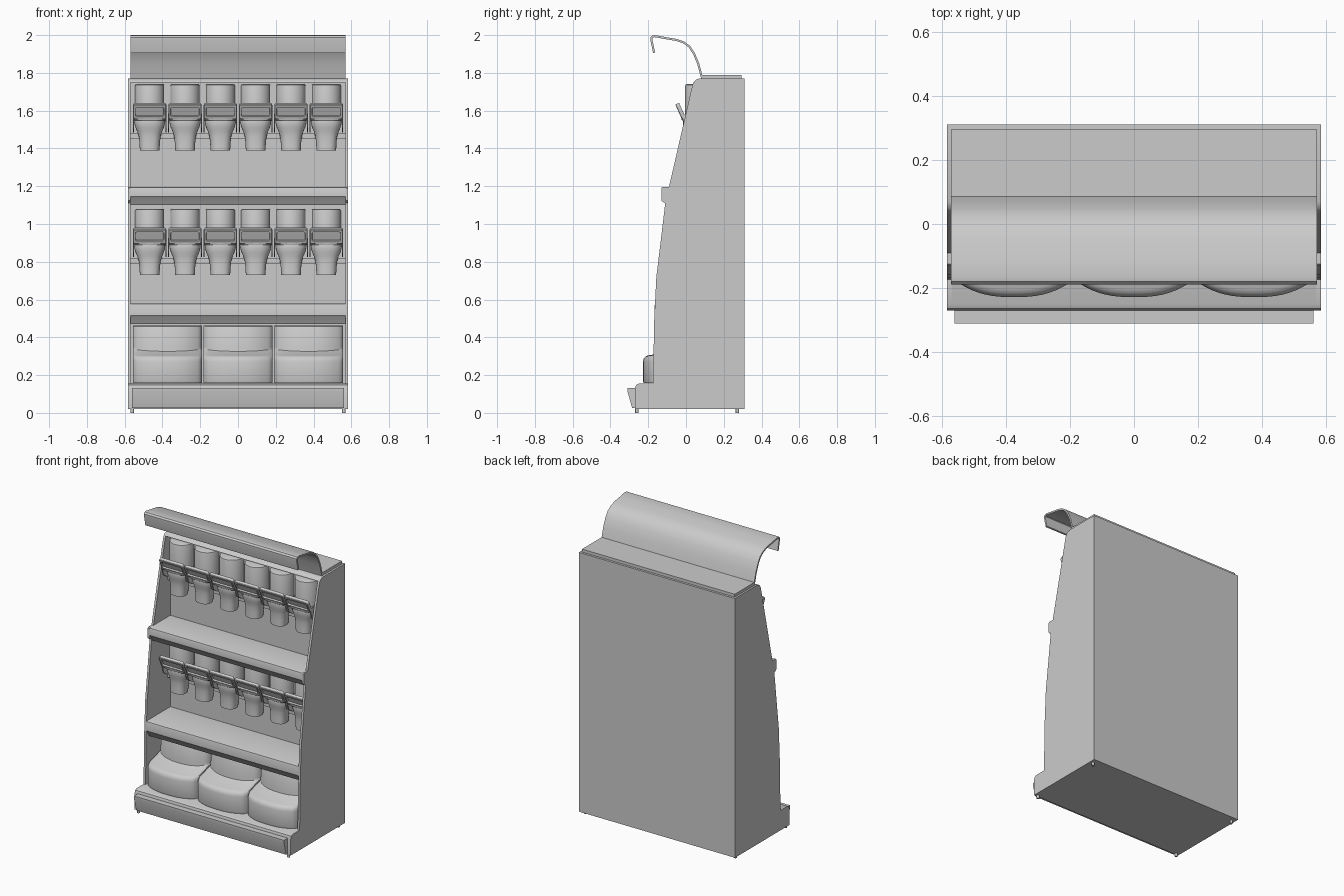
import bpy, bmesh, math
from mathutils import Vector, Matrix

if "Cube" in bpy.data.objects:
    bpy.data.objects.remove(bpy.data.objects["Cube"])


def finish(name, bm, angle=35):
    bmesh.ops.recalc_face_normals(bm, faces=bm.faces[:])
    me = bpy.data.meshes.new(name)
    bm.to_mesh(me)
    bm.free()
    for p in me.polygons:
        p.use_smooth = True
    me.set_sharp_from_angle(angle=math.radians(angle))
    ob = bpy.data.objects.new(name, me)
    bpy.context.collection.objects.link(ob)
    return ob


def loft(name, rings, angle=35):
    """Skin closed rings of equal point count and cap both ends."""
    bm = bmesh.new()
    vs = [[bm.verts.new(p) for p in r] for r in rings]
    n = len(vs[0])
    for a, b in zip(vs, vs[1:]):
        for i in range(n):
            j = (i + 1) % n
            bm.faces.new((a[i], a[j], b[j], b[i]))
    bm.faces.new(vs[0])
    bm.faces.new(vs[-1])
    return finish(name, bm, angle)


def extrude_x(name, prof, x0, x1):
    return loft(name, [[(x, y, z) for y, z in prof] for x in (x0, x1)])


def box(name, lo, hi):
    prof = [(lo[1], lo[2]), (hi[1], lo[2]), (hi[1], hi[2]), (lo[1], hi[2])]
    return extrude_x(name, prof, lo[0], hi[0])


def ribbon(pts, t):
    """Thicken an open polyline into a closed profile."""
    inner = []
    for i, p in enumerate(pts):
        a, b = pts[max(i - 1, 0)], pts[min(i + 1, len(pts) - 1)]
        d = (Vector(b) - Vector(a)).normalized()
        inner.append((p[0] - d.y * t, p[1] + d.x * t))
    return pts + inner[::-1]


def copy(ob, name, offset):
    c = bpy.data.objects.new(name, ob.data)
    c.location = offset
    bpy.context.collection.objects.link(c)


W, WO = 0.568, 0.583

# Side panels with stepped, leaning front edge
side = [(0.31, 0.02), (0.31, 1.77), (0.07, 1.77), (0.05, 1.762), (0.037, 1.745),
        (0.028, 1.71), (-0.09, 1.197), (-0.125, 1.197), (-0.131, 1.19),
        (-0.131, 1.125), (-0.125, 1.118), (-0.11, 1.11), (-0.135, 0.9),
        (-0.157, 0.72), (-0.168, 0.5), (-0.175, 0.155), (-0.25, 0.155),
        (-0.264, 0.148), (-0.27, 0.13), (-0.27, 0.02)]
extrude_x("side_panel_right", side, W, WO)
extrude_x("side_panel_left", side, -WO, -W)

# Carcass behind the display, ceiling, and base
box("back_carcass", (-W, 0.09, 0.02), (W, 0.31, 1.77))
extrude_x("ceiling_panel", [(0.09, 1.75), (0.04, 1.75), (0.05, 1.762),
                            (0.07, 1.77), (0.09, 1.77)], -W, W)
extrude_x("base", [(0.09, 0.02), (0.09, 0.155), (-0.25, 0.155), (-0.264, 0.148),
                   (-0.27, 0.13), (-0.27, 0.02)], -W, W)
extrude_x("kick_panel", [(-0.27, 0.025), (-0.285, 0.025), (-0.31, 0.115),
                         (-0.31, 0.132), (-0.27, 0.132)], -0.56, 0.56)

# Feet
for sx in (-1, 1):
    for y in (-0.26, 0.272):
        bm = bmesh.new()
        bmesh.ops.create_cone(bm, cap_ends=True, segments=16, radius1=0.009, radius2=0.009,
                              depth=0.022, matrix=Matrix.Translation((sx * 0.56, y, 0.011)))
        finish("foot", bm)

# Shelves with undercut front lips
for name, f, top, bot in (("upper_shelf", -0.131, 1.197, 1.1), ("lower_shelf", -0.167, 0.58, 0.47)):
    extrude_x(name, [(0.09, top), (f + 0.012, top), (f + 0.003, top - 0.004),
                     (f, top - 0.012), (f, bot + 0.045), (f + 0.006, bot + 0.038),
                     (f + 0.03, bot), (0.09, bot)], -W, W)

# Header: flat slab and curved canopy with hooked lip
box("top_slab", (-0.57, 0.08, 1.77), (0.57, 0.295, 1.79))
canopy = [(0.09, 1.775), (0.07, 1.85), (0.047, 1.905), (0.022, 1.943), (-0.01, 1.966),
          (-0.05, 1.98), (-0.11, 1.99), (-0.165, 2.0), (-0.18, 1.997), (-0.189, 1.987),
          (-0.189, 1.975), (-0.174, 1.905)]
extrude_x("header_canopy", ribbon(canopy, 0.011), -0.57, 0.57)

# Scoop bins along the bottom: bulged front tray with a stepped-back upper part
bin_prof = [(-0.172, 0.157, 0.052), (-0.176, 0.17, 0.052), (-0.176, 0.272, 0.052),
            (-0.172, 0.287, 0.052), (-0.163, 0.298, 0.052), (-0.15, 0.304, 0.052),
            (-0.05, 0.332, 0.06), (-0.042, 0.338, 0.06), (-0.04, 0.35, 0.06),
            (-0.03, 0.445, 0.06), (-0.025, 0.457, 0.06), (-0.01, 0.463, 0.05),
            (0.09, 0.463, 0), (0.09, 0.157, 0)]
rings = []
N = 24
for i in range(N + 1):
    u = -math.cos(math.pi * i / N)
    b = 1 - abs(u) ** 2.6
    edge = 0.012 * max(0, abs(u) - 0.94) / 0.06
    rings.append([(0.183 * u, y - d * b + (edge if d else 0),
                   z - (0.012 * b if 0.33 < z < 0.345 else 0)) for y, z, d in bin_prof])
first_bin = loft("bin_1", rings, 40)
for k, x in ((2, 0), (3, 0.374)):
    copy(first_bin, f"bin_{k}", (x, 0, 0))
first_bin.location.x = -0.374


# Dispenser pieces, built around x = 0 for the top row
def oval(cy, z, rx, ry, p=2.0, n=32):
    pts = []
    for i in range(n):
        c, s = math.cos(2 * math.pi * i / n), math.sin(2 * math.pi * i / n)
        pts.append((rx * math.copysign(abs(c) ** (2 / p), c),
                    cy + ry * math.copysign(abs(s) ** (2 / p), s), z))
    return pts


canister = loft("canister", [oval(0.072, z, r, r) for z, r in
                ((1.54, 0.077), (1.731, 0.077), (1.737, 0.075), (1.74, 0.07))])
spout = loft("spout", [oval(cy, z, rx, ry, 2.5) for z, rx, cy, ry in
             ((1.39, 0.052, 0.042, 0.047), (1.43, 0.054, 0.043, 0.047),
              (1.465, 0.058, 0.045, 0.05), (1.49, 0.066, 0.048, 0.056),
              (1.51, 0.075, 0.052, 0.066), (1.53, 0.081, 0.055, 0.072),
              (1.55, 0.083, 0.056, 0.073), (1.558, 0.08, 0.056, 0.07))])
collar = loft("collar", [oval(0.05, z, r, r * 0.85, 4) for z, r in
              ((1.548, 0.084), (1.552, 0.087), (1.57, 0.087), (1.574, 0.084))])


# Tilted label holder: rounded frame with a recessed panel
def label_ring(w, h, r, depth):
    tilt = math.radians(24)
    pts = []
    for k, (sx, sz) in enumerate(((1, 1), (-1, 1), (-1, -1), (1, -1))):
        for j in range(5):
            a = math.pi / 2 * (k + j / 4)
            x = sx * (w - r) + r * math.cos(a)
            v = sz * (h - r) + r * math.sin(a)
            pts.append((x, -0.03 - v * math.sin(tilt) + depth * math.cos(tilt),
                        1.597 + v * math.cos(tilt) + depth * math.sin(tilt)))
    return pts


label = loft("label_holder", [label_ring(0.088, 0.043, 0.012, 0.012),
             label_ring(0.088, 0.043, 0.012, -0.007), label_ring(0.085, 0.04, 0.01, -0.01),
             label_ring(0.076, 0.026, 0.008, -0.01), label_ring(0.074, 0.024, 0.007, 0.0)])

# Bracket cheek supporting each holder
cheek = [(0.09, 1.485), (0.03, 1.485), (-0.005, 1.51), (-0.02, 1.57), (0.0, 1.585), (0.09, 1.585)]
bracket = extrude_x("bracket", cheek, 0.084, 0.089)

parts = (canister, spout, collar, label, bracket)
for r, dz in enumerate((0, -0.66)):
    for c in range(6):
        x = (c - 2.5) * 0.187
        for p in parts:
            copy(p, f"{p.name}_{r + 1}_{c + 1}", (x, 0, dz))
        copy(bracket, f"bracket_left_{r + 1}_{c + 1}", (x - 0.173, 0, dz))
    # Mounting rail behind each row
    box(f"mounting_rail_{r + 1}", (-W, 0.06, 1.45 + dz), (W, 0.09, 1.48 + dz))
for p in parts:
    bpy.data.objects.remove(p)
